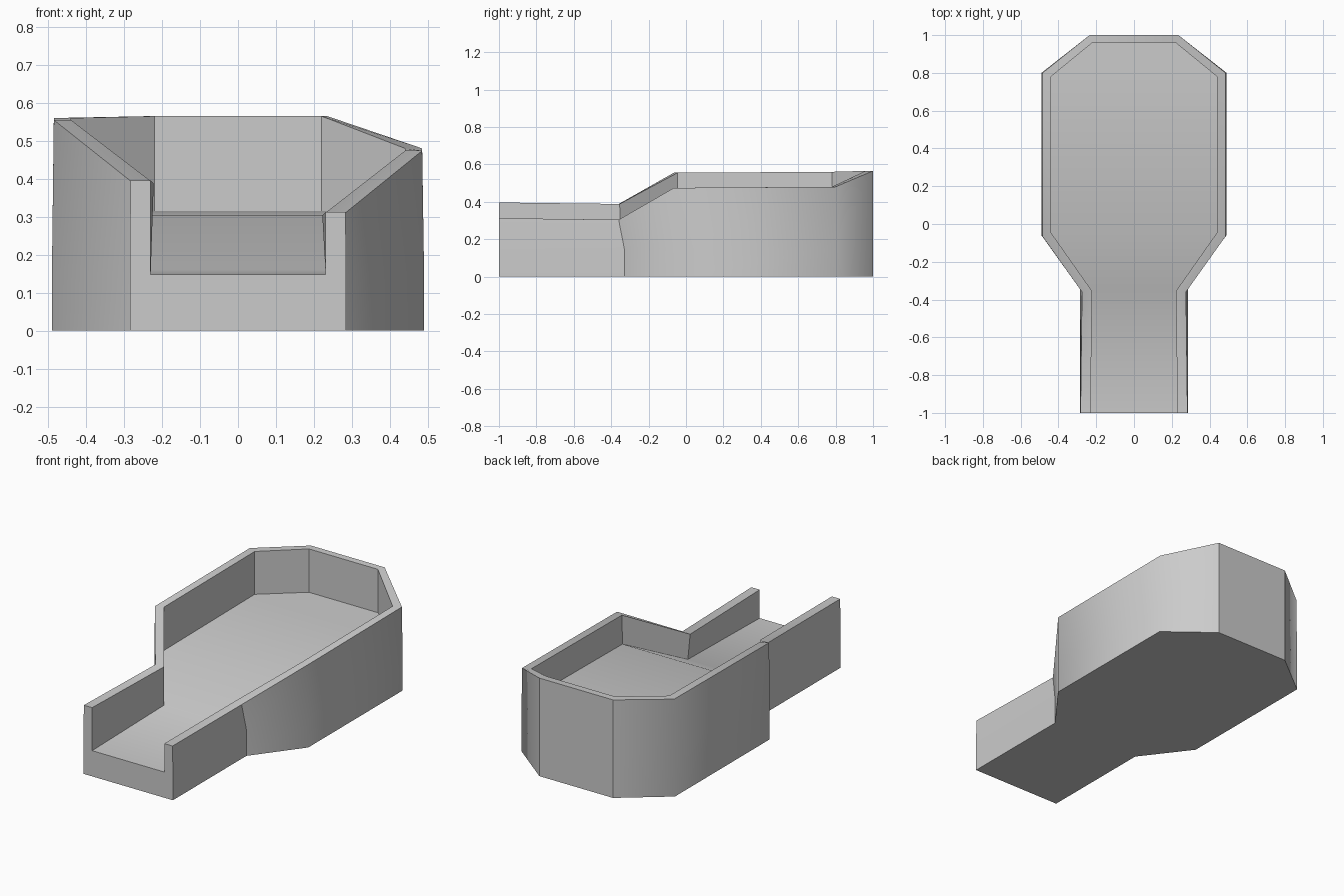
import bpy
import bmesh
import math

cube = bpy.data.objects.get("Cube")
if cube:
    bpy.data.objects.remove(cube, do_unlink=True)

# One flat colour
grey = bpy.data.materials.new("light grey")
grey.use_nodes = True
colour = (0.6, 0.6, 0.6, 1)
grey.diffuse_color = colour
grey.node_tree.nodes["Principled BSDF"].inputs["Base Color"].default_value = colour

# Plan stations from the open front end to the back, as half width and y
base = [(0.285, -1), (0.285, -0.33), (0.49, -0.06), (0.49, 0.8), (0.235, 1)]
rim = [(0.283, -1), (0.275, -0.36), (0.485, -0.065), (0.485, 0.8), (0.235, 1)]
inner = [(0.23, -1), (0.222, -0.355), (0.44, -0.045), (0.44, 0.78), (0.22, 0.96)]
floor = [(0.23, -1), (0.23, -0.345), (0.44, -0.05), (0.44, 0.78), (0.22, 0.96)]
floor_z = [0.148, 0.16, 0.305, 0.313, 0.315]
low_rim_z = [0.312, 0.304, 0.474, 0.48, 0.565]
high_rim_z = [0.396, 0.388, 0.555, 0.56, 0.565]

bm = bmesh.new()


def column(i, side, rim_z):
    """Wall section: outer base, outer middle, outer rim, inner rim, floor."""
    section = [(base[i], 0), (base[i], 0.15), (rim[i], rim_z[i]),
               (inner[i], rim_z[i]), (floor[i], floor_z[i])]
    return [bm.verts.new((side * x, y, z)) for (x, y), z in section]


right = [column(i, 1, low_rim_z) for i in range(5)]
left = [column(i, -1, high_rim_z) for i in range(5)]
ring = right + left[::-1]

# Walls and rim around the basin
for a, b in zip(ring, ring[1:]):
    for j in range(4):
        bm.faces.new((a[j], b[j], b[j + 1], a[j + 1]))

# Stepped floor, underside and open front end
for i in range(4):
    bm.faces.new((right[i][4], right[i + 1][4], left[i + 1][4], left[i][4]))
bm.faces.new([c[0] for c in ring])
bm.faces.new(right[0] + left[0][::-1])
bmesh.ops.recalc_face_normals(bm, faces=bm.faces)

# Smooth shading: crisp creases, soft outer corners along the wide part
soft = {v for side in (right, left) for i in (2, 3) for v in side[i][:3]}
for f in bm.faces:
    f.smooth = True
for e in bm.edges:
    a, b = e.verts
    upright = abs(a.co.z - b.co.z) > 0.1 and abs(a.co.y - b.co.y) < 0.02
    outer_corner = a in soft and b in soft and upright
    e.smooth = outer_corner or e.calc_face_angle(0) < math.radians(30)

mesh = bpy.data.meshes.new("basin_with_channel")
bm.to_mesh(mesh)
bm.free()
mesh.materials.append(grey)
basin = bpy.data.objects.new("basin_with_channel", mesh)
bpy.context.scene.collection.objects.link(basin)
